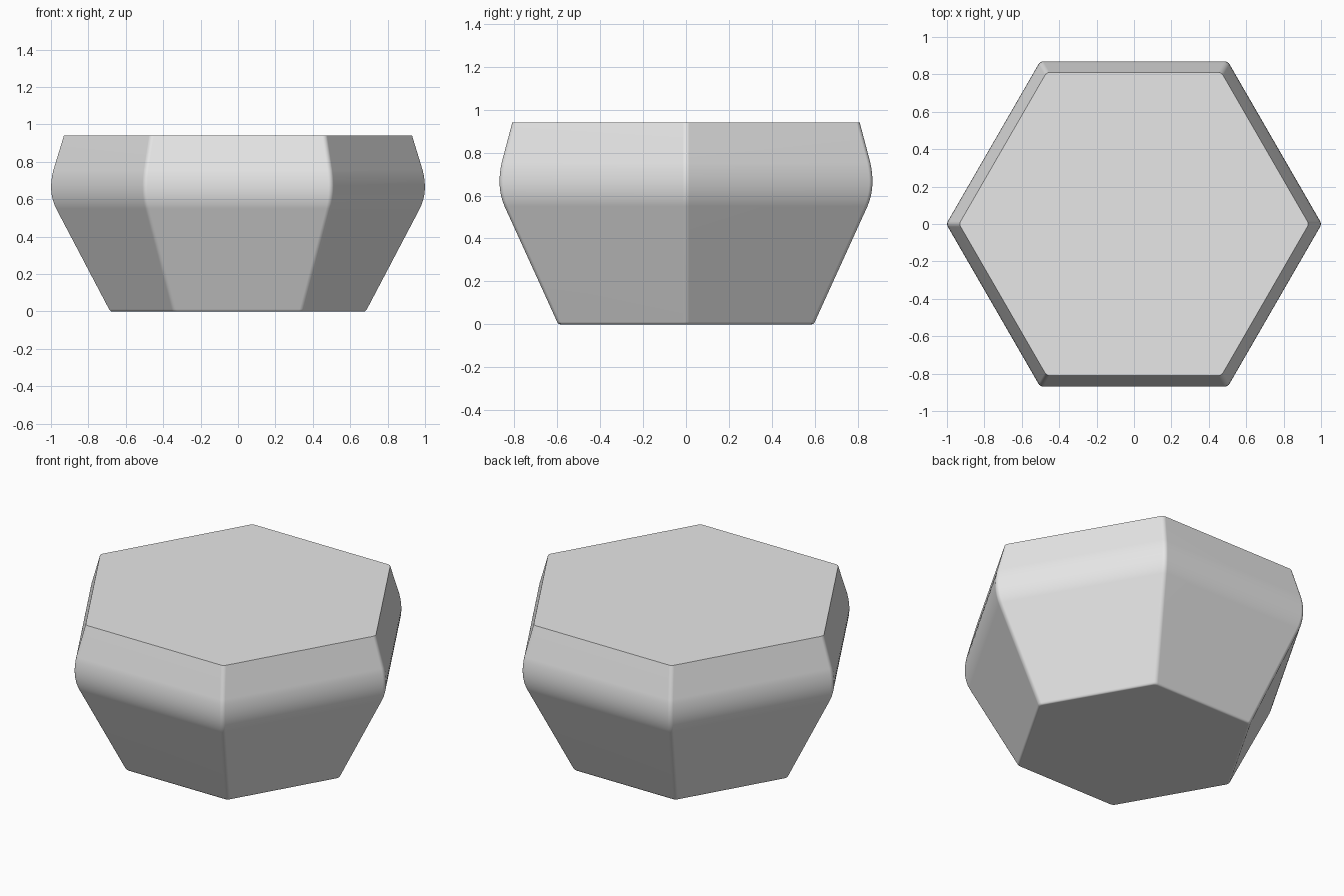
import bpy
import bmesh
import math
from mathutils import Vector

cube = bpy.data.objects.get("Cube")
if cube:
    bpy.data.objects.remove(cube, do_unlink=True)

grey = bpy.data.materials.new("light_grey")
grey.use_nodes = True
colour = (0.8, 0.8, 0.8, 1)
grey.diffuse_color = colour
grey.node_tree.nodes["Principled BSDF"].inputs["Base Color"].default_value = colour

SIDES = 6
CORNER_RADIUS = 0.03
CORNER_STEPS = 4


def soft_bend(start, peak, end, steps):
    """Quadratic curve that rounds off a bend in the profile."""
    a, b, c = Vector(start), Vector(peak), Vector(end)
    points = []
    for i in range(steps + 1):
        t = i / steps
        points.append(a * (1 - t) ** 2 + b * 2 * t * (1 - t) + c * t ** 2)
    return points


def hexagon_ring(bm, apothem, z):
    """Hexagon with rounded corners, a corner on each end of the x axis."""
    centre = (apothem - CORNER_RADIUS) / math.cos(math.pi / SIDES)
    ring = []
    for side in range(SIDES):
        corner = side * math.tau / SIDES
        for i in range(CORNER_STEPS + 1):
            a = corner + (i / CORNER_STEPS - 0.5) * math.tau / SIDES
            ring.append(bm.verts.new((
                centre * math.cos(corner) + CORNER_RADIUS * math.cos(a),
                centre * math.sin(corner) + CORNER_RADIUS * math.sin(a), z)))
    return ring


# Profile as (distance to flat side, height): base edge, belt, top rim
profile = soft_bend((0.587, 0), (0.596, 0), (0.601, 0.012), 3)
profile += soft_bend((0.846, 0.55), (0.885, 0.64), (0.859, 0.755), 8)
profile.append(Vector((0.81, 0.94)))

# Faceted body lofted through the profile and capped
bm = bmesh.new()
rings = [hexagon_ring(bm, apothem, z) for apothem, z in profile]
for lower, upper in zip(rings, rings[1:]):
    for i in range(len(lower)):
        j = (i + 1) % len(lower)
        bm.faces.new((lower[i], lower[j], upper[j], upper[i]))
bm.faces.new(rings[0][::-1])
bm.faces.new(rings[-1])
bmesh.ops.recalc_face_normals(bm, faces=bm.faces[:])

mesh = bpy.data.meshes.new("hexagonal_body")
bm.to_mesh(mesh)
bm.free()
mesh.materials.append(grey)
body = bpy.data.objects.new("hexagonal_body", mesh)
bpy.context.collection.objects.link(body)

# Smooth rounded edges, flat broad faces, crisp top rim
bpy.ops.object.select_all(action="DESELECT")
body.select_set(True)
bpy.context.view_layer.objects.active = body
bpy.ops.object.shade_smooth_by_angle(angle=math.radians(40))
weighted = body.modifiers.new("weighted_normals", "WEIGHTED_NORMAL")
weighted.keep_sharp = True
